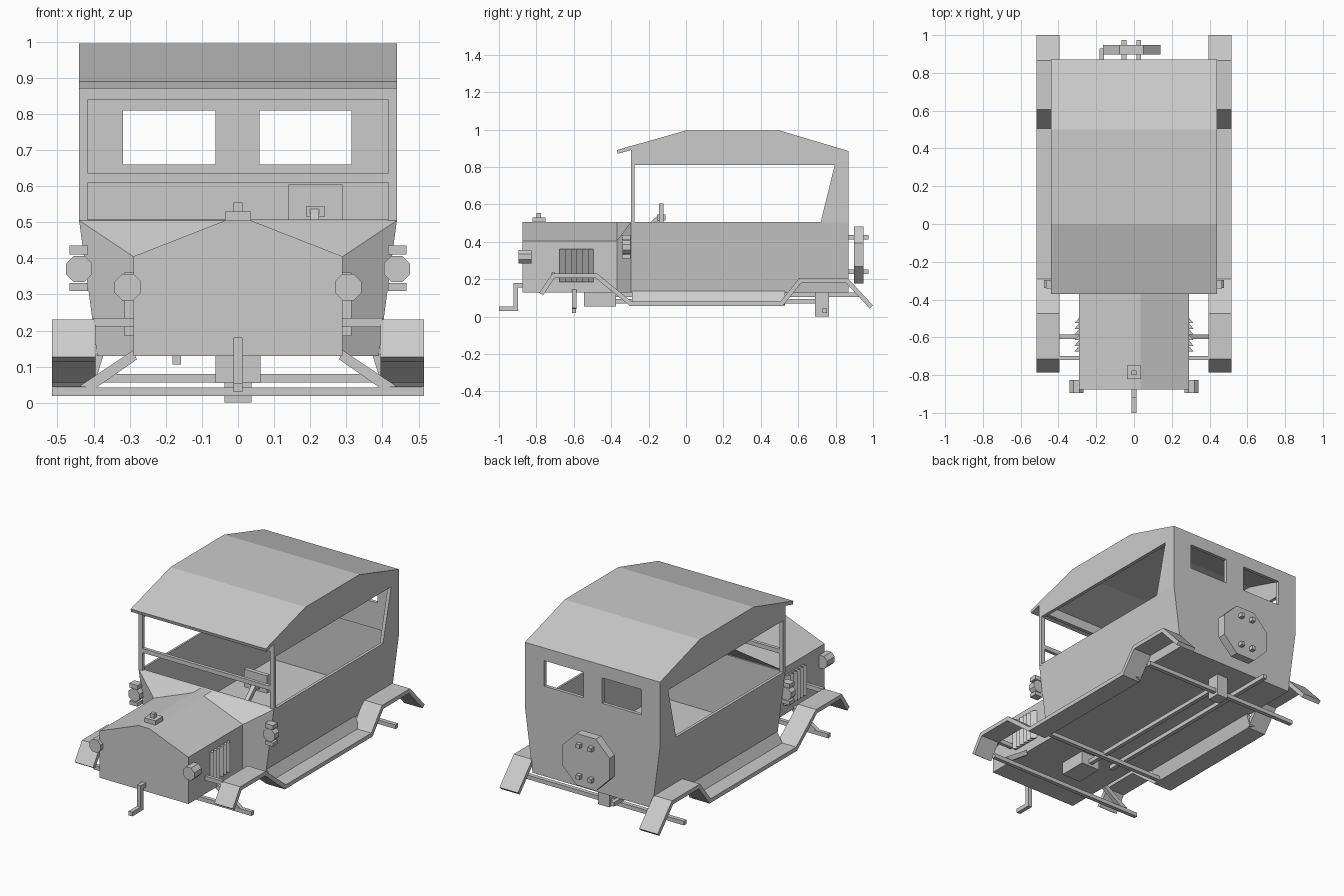
import bpy, bmesh
from math import cos, sin, pi
from mathutils import Vector

if "Cube" in bpy.data.objects:
    bpy.data.objects.remove(bpy.data.objects["Cube"])


def loft(name, a, b):
    """Solid between two matching rings of 3D points."""
    bm = bmesh.new()
    va, vb = [bm.verts.new(p) for p in a], [bm.verts.new(p) for p in b]
    bm.faces.new(va)
    bm.faces.new(vb[::-1])
    n = len(a)
    for i in range(n):
        j = (i + 1) % n
        bm.faces.new((va[i], vb[i], vb[j], va[j]))
    bmesh.ops.recalc_face_normals(bm, faces=bm.faces)
    me = bpy.data.meshes.new(name)
    bm.to_mesh(me)
    bm.free()
    ob = bpy.data.objects.new(name, me)
    bpy.context.collection.objects.link(ob)
    return ob


def prism(name, pts, axis, lo, hi):
    """Extrude a 2D profile along axis x (y,z), y (x,z) or z (x,y)."""
    put = {'x': lambda p, t: (t, p[0], p[1]),
           'y': lambda p, t: (p[0], t, p[1]),
           'z': lambda p, t: (p[0], p[1], t)}[axis]
    return loft(name, [put(p, lo) for p in pts], [put(p, hi) for p in pts])


def box(name, x0, x1, y0, y1, z0, z1):
    return prism(name, [(x0, y0), (x1, y0), (x1, y1), (x0, y1)], 'z', z0, z1)


def octagon(cx, cz, r):
    r /= cos(pi / 8)
    return [(cx + r * cos(pi / 8 + i * pi / 4), cz + r * sin(pi / 8 + i * pi / 4))
            for i in range(8)]


def strip(path, t):
    """Outline of a bent sheet of thickness t below the path."""
    p = [Vector(q) for q in path]
    norm = [Vector((d.y, -d.x)).normalized() for d in (b - a for a, b in zip(p, p[1:]))]
    low = []
    for i, q in enumerate(p):
        n0, n1 = norm[max(i - 1, 0)], norm[min(i, len(norm) - 1)]
        m = (n0 + n1).normalized()
        low.append(q + m * t / m.dot(n0))
    return [tuple(q) for q in p + low[::-1]]


def flip(pts):
    """Complete a right-half (x,z) profile with its mirror."""
    return pts + [(-x, z) for x, z in pts[::-1]]


# Bonnet and flaring cowl
hood = flip([(.29, .13), (.29, .405), (.035, .505)])
scuttle = flip([(.39, .13), (.44, .505), (.035, .505)])
prism("bonnet", hood, 'y', -.875, -.37)
loft("cowl", [(x, -.37, z) for x, z in hood], [(x, -.295, z) for x, z in scuttle])

# Open passenger tub with tapered walls
tub = prism("body_tub", flip([(.39, .13), (.44, .505)]), 'y', -.295, .87)
bm = bmesh.new()
bm.from_mesh(tub.data)
bmesh.ops.delete(bm, geom=[f for f in bm.faces if f.normal.z > .9], context='FACES')
bm.to_mesh(tub.data)
bm.free()
mod = tub.modifiers.new("walls", 'SOLIDIFY')
mod.thickness, mod.offset = .02, -1

# Roof sheet with visor
prism("roof", strip([(-.37, .89), (0, .995), (.5, .995), (.87, .885)], .02), 'x', -.44, .44)

# Rear wall with two windows
box("rear_sill", -.44, .44, .85, .87, .505, .66)
box("rear_header", -.44, .44, .85, .87, .81, .885)
for x0, x1 in ((-.44, -.318), (-.063, .06), (.315, .44)):
    box("rear_pillar", x0, x1, .85, .87, .66, .81)

# Windscreen frame bars
box("windscreen_bar", -.42, .42, -.295, -.275, .61, .635)
box("windscreen_header", -.42, .42, -.295, -.275, .84, .9)

# Steering wheel and column
box("steering_wheel", .14, .29, -.145, -.12, .50, .605)
box("steering_hub", .19, .24, -.155, -.11, .515, .545)
prism("steering_column", strip([(-.29, .415), (-.14, .55)], .025), 'x', .2, .225)

fender = [(-.785, .127), (-.715, .23), (-.475, .23), (-.29, .08), (.505, .08),
          (.605, .205), (.865, .205), (1, .06)]
for s in (-1, 1):
    # Roof side, rear quarter and front pillar
    prism("roof_side", [(-.295, .81), (-.295, .905), (0, .99), (.5, .99), (.868, .883),
                        (.868, .505), (.72, .505), (.795, .81)], 'x', s * .42, s * .44)
    prism("front_pillar", [(-.295, .5), (-.275, .5), (-.275, .85), (-.295, .85)],
          'x', s * .415, s * .44)
    # Mudguards with running board, and sloping apron
    prism("mudguard", strip(fender, .024), 'x', s * .395, s * .515)
    prism("apron", [(s * .37, .14), (s * .39, .14), (s * .43, .07), (s * .395, .06)],
          'y', -.29, .53)
    # Mudguard bracket and axle strut
    box("mudguard_bracket", s * .28, s * .40, -.72, -.70, .21, .235)
    prism("axle_strut", [(s * .29, .145), (s * .44, .045), (s * .395, .04), (s * .28, .12)],
          'y', -.61, -.585)
    # Headlamp
    prism("headlamp", octagon(s * .305, .32, .037), 'y', -.895, -.825)
    # Side lantern
    box("lantern_top", s * .415, s * .467, -.342, -.297, .41, .435)
    box("lantern_base", s * .415, s * .467, -.342, -.297, .31, .332)
    prism("side_lantern", octagon(s * .44, .371, .036), 'y', -.34, -.297)
    # Bonnet louvres
    for i in range(6):
        y = -.675 + i * .03
        prism("louvre", [(s * .285, y), (s * .315, y), (s * .29, y + .03)], 'z', .185, .36)

# Radiator cap
box("cap_base", -.036, .036, -.82, -.75, .50, .53)
box("cap_knob", -.012, .012, -.8, -.775, .53, .555)

# Starting crank
prism("crank", [(-.87, .18), (-.922, .18), (-.922, .055), (-1, .055), (-1, .03),
                (-.898, .03), (-.898, .155), (-.87, .155)], 'x', -.012, .012)

# Spare wheel with bolts
prism("spare_wheel", octagon(-.013, .33, .152), 'y', .898, .948)
for x in (-.053, .024):
    for z in (.24, .423):
        box("wheel_bolt", x - .012, x + .012, .865, .975, z - .012, z + .012)

# Running gear below
box("engine_pan", -.062, .062, -.545, -.375, .055, .135)
box("front_axle", -.515, .515, -.61, -.587, .018, .042)
box("rear_axle", -.515, .515, .73, .755, .018, .042)
box("differential", -.037, .037, .69, .765, 0, .135)
box("drive_shaft", -.012, .012, -.4, .7, .07, .094)
box("exhaust_pipe", -.182, -.158, -.4, .93, .106, .13)
box("board_crossbar", -.41, .41, -.27, -.245, .056, .08)
